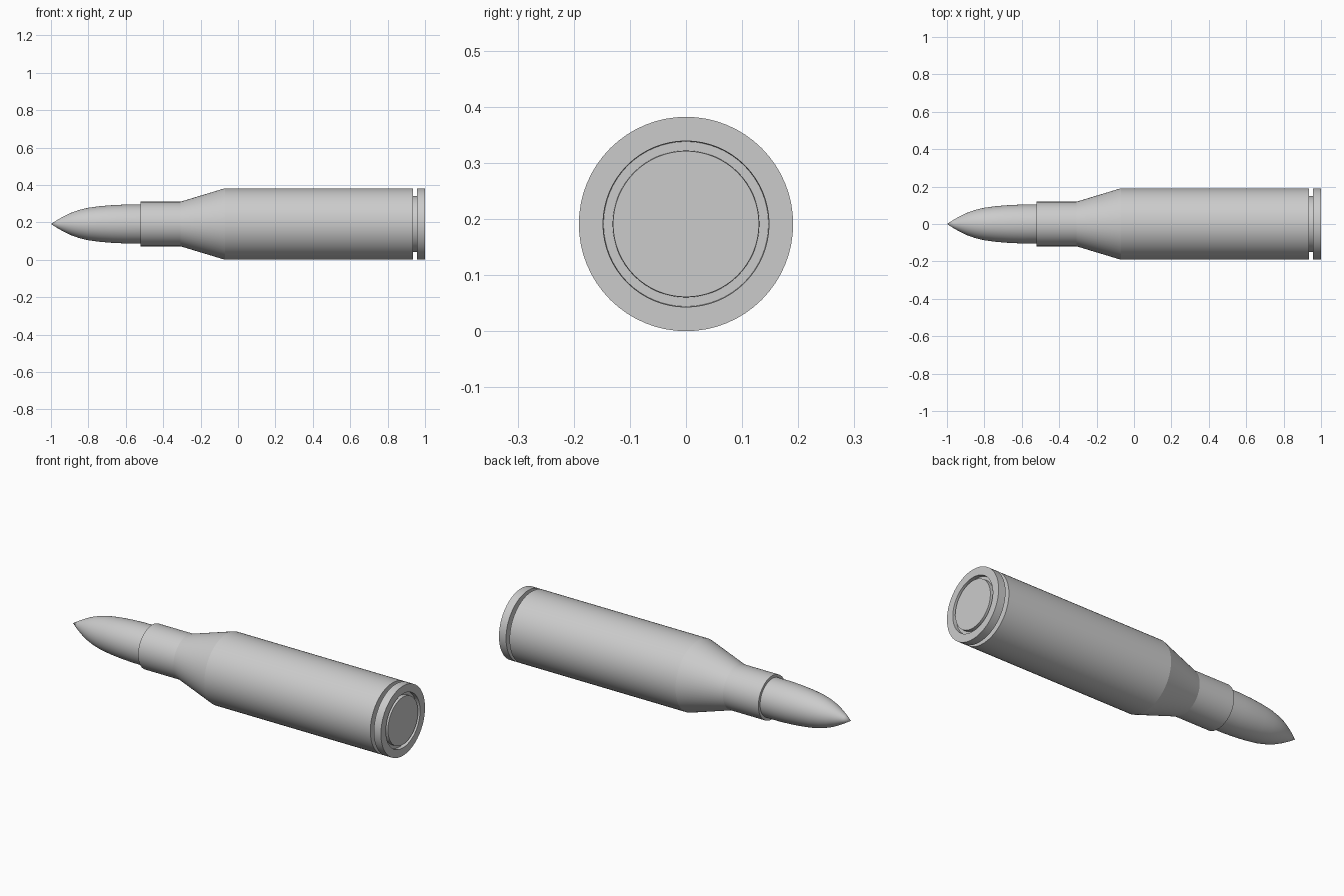
import bpy, bmesh, math

if "Cube" in bpy.data.objects:
    bpy.data.objects.remove(bpy.data.objects["Cube"])

AXIS_Z = 0.191
SEGMENTS = 64


def lathe(name, profile):
    """Revolve (x, radius) points around the long axis; radius 0 makes a pole."""
    bm = bmesh.new()
    rings = []
    for x, r in profile:
        if r == 0:
            rings.append([bm.verts.new((x, 0, 0))] * SEGMENTS)
        else:
            angles = [2 * math.pi * i / SEGMENTS for i in range(SEGMENTS)]
            rings.append([bm.verts.new((x, r * math.cos(a), r * math.sin(a))) for a in angles])
    for a, b in zip(rings, rings[1:]):
        for i in range(SEGMENTS):
            j = (i + 1) % SEGMENTS
            bm.faces.new(list(dict.fromkeys((a[i], a[j], b[j], b[i]))))
    bmesh.ops.recalc_face_normals(bm, faces=bm.faces)
    mesh = bpy.data.meshes.new(name)
    bm.to_mesh(mesh)
    bm.free()
    obj = bpy.data.objects.new(name, mesh)
    obj.location.z = AXIS_Z
    bpy.context.collection.objects.link(obj)
    bpy.ops.object.select_all(action='DESELECT')
    obj.select_set(True)
    bpy.context.view_layer.objects.active = obj
    bpy.ops.object.shade_smooth_by_angle(angle=math.radians(12))
    return obj


# pointed nose with a straight shank seated in the neck
lathe("pointed_tip", [
    (-1.0, 0), (-0.965, 0.022), (-0.93, 0.042), (-0.89, 0.061), (-0.85, 0.075),
    (-0.80, 0.087), (-0.74, 0.095), (-0.67, 0.101), (-0.60, 0.104),
    (-0.51, 0.104), (-0.51, 0)])

# case: mouth, neck, shoulder, body, extractor groove, rim and base channel
lathe("case", [
    (-0.522, 0), (-0.522, 0.119), (-0.308, 0.119), (-0.07, 0.191),
    (0.936, 0.191), (0.936, 0.15), (0.957, 0.15), (0.957, 0.191),
    (1.0, 0.191), (1.0, 0.148), (0.98, 0.147), (0.98, 0)])

# round cap set into the base
lathe("base_cap", [(0.975, 0), (0.975, 0.131), (1.0, 0.130), (1.0, 0)])
